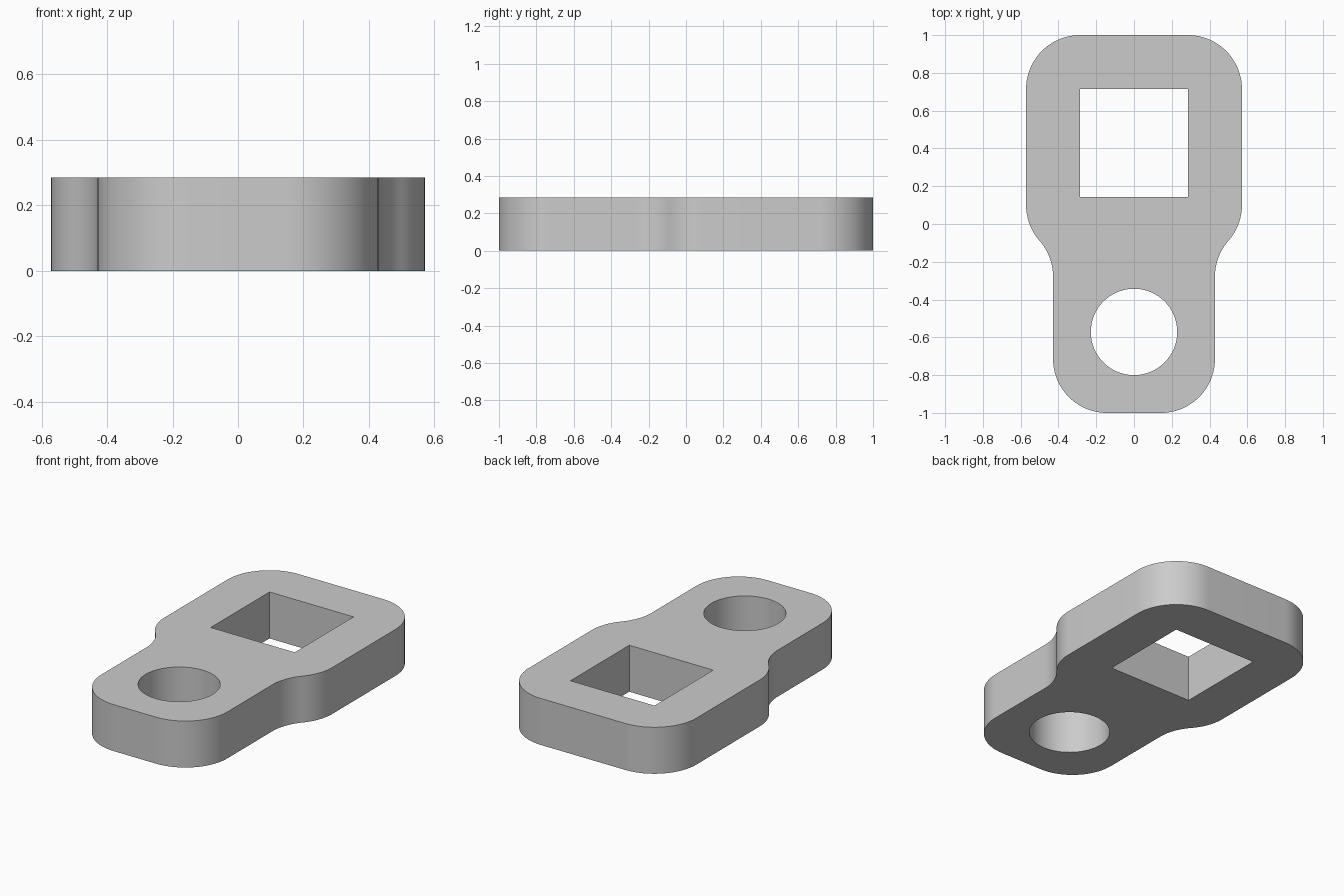
import bpy
import bmesh
from math import cos, sin, acos, radians, degrees

cube = bpy.data.objects.get("Cube")
if cube:
    bpy.data.objects.remove(cube, do_unlink=True)

U = 2 / 7                 # wall width, thickness and corner radius
WIDE, NARROW = 2 * U, 1.5 * U
SHOULDER_Y = 0.1          # centre height of the convex shoulder arc


def arc(cx, cy, r, start, end, steps):
    angles = [radians(start + (end - start) * i / steps) for i in range(steps + 1)]
    return [(cx + r * cos(a), cy + r * sin(a)) for a in angles]


# Shoulder: a convex and a concave arc meeting at a tangent
turn = acos(1 - (WIDE - NARROW) / (2 * U))
drop = 2 * U * sin(turn)
bend = degrees(turn)

# Right-hand half of the outline, from the foot up to the head
half = arc(NARROW - U, U - 1, U, -90, 0, 24)
half += arc(NARROW + U, SHOULDER_Y - drop, U, 180, 180 - bend, 12)
half += arc(WIDE - U, SHOULDER_Y, U, -bend, 0, 12)[1:]
half += arc(WIDE - U, 1 - U, U, 0, 90, 24)
outline = half + [(-x, y) for x, y in reversed(half)]

# Square window and round hole
window = [(-U, U / 2), (U, U / 2), (U, 2.5 * U), (-U, 2.5 * U)]
hole = arc(0, -2 * U, 0.8 * U, 0, 360, 96)[:-1]

# Fill the flat profile around the openings, then extrude it
bm = bmesh.new()
for loop in (outline, window, hole):
    verts = [bm.verts.new((x, y, 0)) for x, y in loop]
    for i, v in enumerate(verts):
        bm.edges.new((v, verts[(i + 1) % len(verts)]))
bmesh.ops.triangle_fill(bm, use_beauty=True, edges=bm.edges[:])
top = bmesh.ops.extrude_face_region(bm, geom=bm.faces[:], use_keep_orig=True)
raised = [g for g in top["geom"] if isinstance(g, bmesh.types.BMVert)]
bmesh.ops.translate(bm, verts=raised, vec=(0, 0, U))
bmesh.ops.recalc_face_normals(bm, faces=bm.faces[:])

mesh = bpy.data.meshes.new("link_plate")
bm.to_mesh(mesh)
bm.free()
plate = bpy.data.objects.new("link_plate", mesh)
bpy.context.collection.objects.link(plate)

# Plain grey
grey = bpy.data.materials.new("grey")
grey.use_nodes = True
colour = (0.6, 0.6, 0.6, 1)
grey.diffuse_color = colour
grey.node_tree.nodes["Principled BSDF"].inputs["Base Color"].default_value = colour
mesh.materials.append(grey)

# Smooth curved walls with crisp rims
bpy.ops.object.select_all(action="DESELECT")
plate.select_set(True)
bpy.context.view_layer.objects.active = plate
bpy.ops.object.shade_smooth_by_angle(angle=radians(30))
